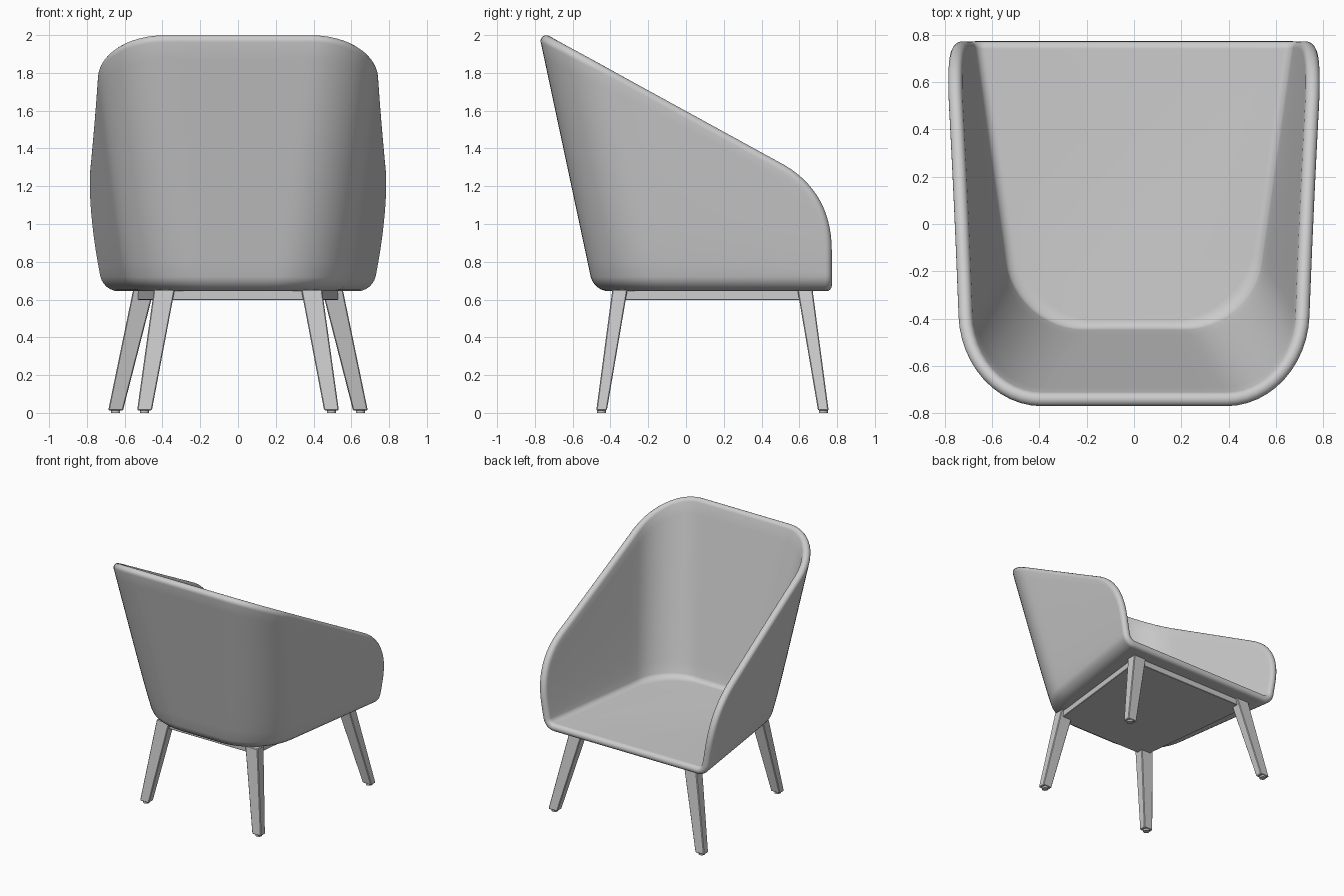
import bpy, bmesh, math
from mathutils import Vector

if "Cube" in bpy.data.objects:
    bpy.data.objects.remove(bpy.data.objects["Cube"])

T = 0.03            # half of the shell thickness
YF = 0.772 - T      # front end of the shell's middle surface
ZB = 0.644 + T      # floor of the middle surface
RC, RB = 0.31, 0.055  # plan corner radius, floor fillet radius


def finish(bm, name, angle=30):
    bmesh.ops.recalc_face_normals(bm, faces=bm.faces)
    me = bpy.data.meshes.new(name)
    bm.to_mesh(me)
    bm.free()
    ob = bpy.data.objects.new(name, me)
    bpy.context.collection.objects.link(ob)
    bpy.ops.object.select_all(action='DESELECT')
    ob.select_set(True)
    bpy.context.view_layer.objects.active = ob
    bpy.ops.object.shade_smooth_by_angle(angle=math.radians(angle))
    return ob


# ---- shell: U-shaped plan, u = 0..1 back, 1..2 corner, 2..3 side ----
def back_y(z):
    return -0.557 - 0.213 * (z - 0.97) + T


def wall(u, z, e=0.0):
    yb = back_y(z) + e
    c = min(max(u - 1, 0), 1) * math.pi / 2
    y = yb + RC * (1 - math.cos(c))
    y += max(u - 2, 0) * (YF - y)
    d = z - 0.65
    flare = 0.13 * d + 0.018 * (1 - math.exp(-d / 0.15))
    w = 0.54 + 0.172 * (y - yb) / (YF - yb) + flare - T - e
    return Vector(((w - RC) * min(u, 1) + RC * math.sin(c), y, z))


def rim_z(u):
    z = 1.6
    for _ in range(30):
        z = 1.564 - 0.548 * wall(u, z).y
    return z


def side_u(y, z):
    yc = back_y(z) + RC
    return 2 + (y - yc) / (YF - yc)


def shell():
    # rim stations: straight slope, then rounded arm front
    p0, p1, p2 = Vector((0.51, 1.2845)), Vector((YF, 1.145)), Vector((YF, 0.86))
    u0 = side_u(*p0)
    us = [i / 4 for i in range(4)] + [1 + i / 12 for i in range(12)]
    us += [2 + (u0 - 2) * i / 10 for i in range(10)]
    stations = [(u, rim_z(u)) for u in us]
    for i in range(15):
        t = i / 14
        p = p0 * (1 - t) ** 2 + p1 * 2 * t * (1 - t) + p2 * t * t
        stations.append((side_u(*p), p.y))

    half = []
    for u, zr in stations:
        col = []
        for k in range(6):
            a = math.pi / 2 * k / 6
            col.append(wall(u, ZB + RB * (1 - math.cos(a)), RB * (1 - math.sin(a))))
        z0 = ZB + RB
        col += [wall(u, z0 + (zr - z0) * k / 14) for k in range(15)]
        half.append(col)
    mirrored = [[Vector((-p.x, p.y, p.z)) for p in c] for c in half[:0:-1]]

    # middle surface
    bm = bmesh.new()
    cols = [[bm.verts.new(p) for p in c] for c in mirrored + half]
    for a, b in zip(cols, cols[1:]):
        for k in range(len(a) - 1):
            bm.faces.new((a[k], b[k], b[k + 1], a[k + 1]))
    bm.faces.new([c[0] for c in cols])
    bmesh.ops.recalc_face_normals(bm, faces=bm.faces)
    bm.normal_update()
    edge = cols[0][:-1] + [c[-1] for c in cols] + cols[-1][-2::-1]

    # two offset skins joined by a rounded lip
    out = bmesh.new()
    skins = []
    for s in (T, -T):
        vm = {v: out.verts.new(v.co + v.normal * s) for v in bm.verts}
        for f in bm.faces:
            out.faces.new([vm[v] for v in f.verts])
        skins.append(vm)
    rings = []
    for i, v in enumerate(edge):
        d = edge[(i + 1) % len(edge)].co - v.co
        e = v.co - edge[i - 1].co
        t = (d.normalized() + e.normalized()).cross(v.normal).normalized()
        mid = sum((f.calc_center_median() for f in v.link_faces), Vector()) / len(v.link_faces)
        if t.dot(v.co - mid) < 0:
            t = -t
        arc = [out.verts.new(v.co + T * (v.normal * math.cos(a) + t * math.sin(a)))
               for a in (math.pi * k / 8 for k in range(1, 8))]
        rings.append([skins[0][v]] + arc + [skins[1][v]])
    for i, b in enumerate(rings):
        a = rings[i - 1]
        for k in range(8):
            out.faces.new((a[k], b[k], b[k + 1], a[k + 1]))
    bm.free()
    return finish(out, "seat_shell", 50)


# ---- base ----
def prism(name, lower, upper, bevel=0.005):
    """Bevelled solid between two four-cornered outlines."""
    bm = bmesh.new()
    rings = [[bm.verts.new(p) for p in ring] for ring in (lower, upper)]
    bm.faces.new(rings[0])
    bm.faces.new(rings[1])
    for k in range(4):
        n = (k + 1) % 4
        bm.faces.new((rings[0][k], rings[0][n], rings[1][n], rings[1][k]))
    bmesh.ops.recalc_face_normals(bm, faces=bm.faces)
    bmesh.ops.bevel(bm, geom=bm.edges[:], offset=bevel, segments=1,
                    profile=0.5, affect='EDGES')
    return finish(bm, name)


def rect(x, y, z, sx, sy):
    return [(x + i * sx / 2, y + j * sy / 2, z)
            for i, j in ((-1, -1), (1, -1), (1, 1), (-1, 1))]


shell()
# solid support plate between the leg tops
outline = [(-0.42, -0.375), (0.42, -0.375), (0.535, 0.655), (-0.535, 0.655)]
prism("support_plate", [(x, y, 0.597) for x, y in outline],
      [(x, y, 0.652) for x, y in outline], 0.003)

# (top x, top y, foot x, foot y)
legs = {"back": (0.39, -0.35, 0.495, -0.447), "front": (0.50, 0.63, 0.648, 0.727)}
for pos, (tx, ty, fx, fy) in legs.items():
    for side, m in (("left", -1), ("right", 1)):
        prism(f"{pos}_leg_{side}", rect(m * fx, fy, 0.013, 0.078, 0.056),
              rect(m * tx, ty, 0.652, 0.11, 0.08))
        bpy.ops.mesh.primitive_cylinder_add(vertices=20, radius=0.024, depth=0.02,
                                            location=(m * fx, fy, 0.01))
        bpy.context.object.name = f"{pos}_glide_{side}"
